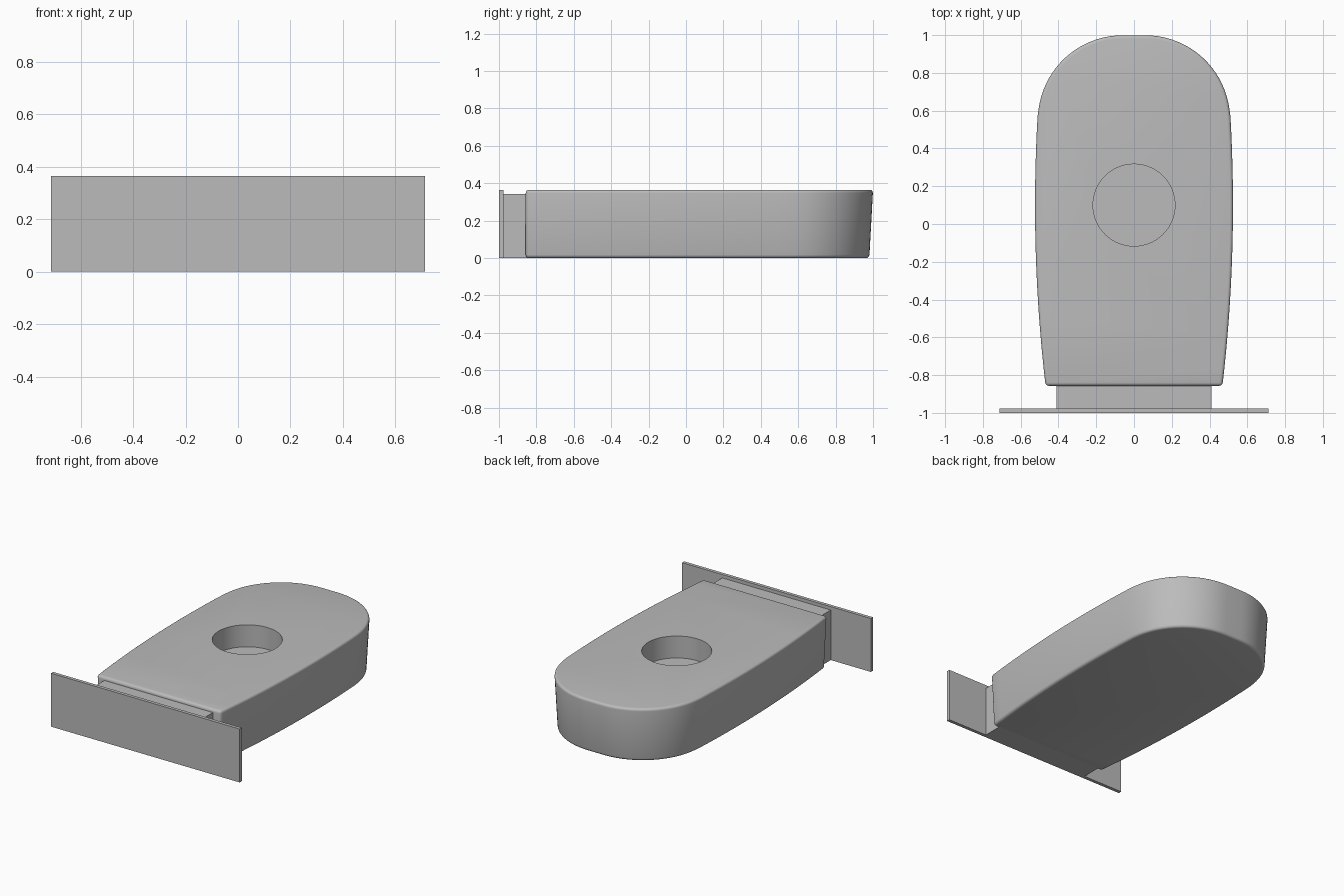
import bpy, bmesh, math

cube = bpy.data.objects.get("Cube")
if cube:
    bpy.data.objects.remove(cube, do_unlink=True)

grey = bpy.data.materials.new("plain grey")
grey.use_nodes = True
colour = (0.5, 0.5, 0.5, 1)
grey.diffuse_color = colour
grey.node_tree.nodes["Principled BSDF"].inputs["Base Color"].default_value = colour

HEIGHT = 0.365
FRONT = -0.857


def finish(name, bm):
    bmesh.ops.recalc_face_normals(bm, faces=bm.faces)
    mesh = bpy.data.meshes.new(name)
    bm.to_mesh(mesh)
    bm.free()
    mesh.materials.append(grey)
    obj = bpy.data.objects.new(name, mesh)
    bpy.context.collection.objects.link(obj)
    return obj


def box(name, half_width, y0, y1, top):
    bm = bmesh.new()
    bmesh.ops.create_cube(bm, size=1)
    for v in bm.verts:
        v.co.x *= 2 * half_width
        v.co.y = y1 if v.co.y > 0 else y0
        v.co.z = top if v.co.z > 0 else 0
    return finish(name, bm)


def outline(inset):
    """Gently bowed sides running into a broad rounded back."""
    half = []
    for i in range(17):
        y = FRONT + (0.57 - FRONT) * i / 16
        half.append((0.525 - 0.061 * (y - 0.1) ** 2 - inset, y))
    radius = 0.45 - inset
    for i in range(1, 21):
        a = math.radians(4 + 86 * i / 20)
        half.append((0.06 + radius * math.cos(a), 0.55 + radius * math.sin(a)))
    return half + [(-x, y) for x, y in reversed(half)]


# Body: drafted walls, narrower at the base, with softened edges
bm = bmesh.new()
low = [bm.verts.new((x, y, 0)) for x, y in outline(0.02)]
high = [bm.verts.new((x, y, HEIGHT)) for x, y in outline(0)]
count = len(low)
for i in range(count):
    j = (i + 1) % count
    bm.faces.new((low[i], low[j], high[j], high[i]))
bm.faces.new(low)
bm.faces.new(high)
body = finish("body", bm)
bevel = body.modifiers.new("soft edges", "BEVEL")
bevel.width = 0.018
bevel.segments = 4
bevel.limit_method = "ANGLE"
bevel.angle_limit = math.radians(40)

# Round blind pocket in the top
bm = bmesh.new()
bmesh.ops.create_cone(bm, cap_ends=True, segments=64, radius1=0.217,
                      radius2=0.217, depth=0.3)
bmesh.ops.translate(bm, verts=bm.verts, vec=(0, 0.1, HEIGHT))
cutter = finish("pocket_cutter", bm)
cutter.hide_render = True
cut = body.modifiers.new("pocket", "BOOLEAN")
cut.operation = "DIFFERENCE"
cut.solver = "EXACT"
cut.object = cutter

bpy.ops.object.select_all(action="DESELECT")
body.select_set(True)
bpy.context.view_layer.objects.active = body
for name in ("soft edges", "pocket"):
    bpy.ops.object.modifier_apply(modifier=name)
bpy.data.objects.remove(cutter, do_unlink=True)
bpy.ops.object.shade_smooth_by_angle(angle=math.radians(35))

# Neck joining the body to the wide end plate
box("neck", 0.41, -0.98, FRONT + 0.03, 0.342)
box("end_plate", 0.713, -1.0, -0.977, HEIGHT)
